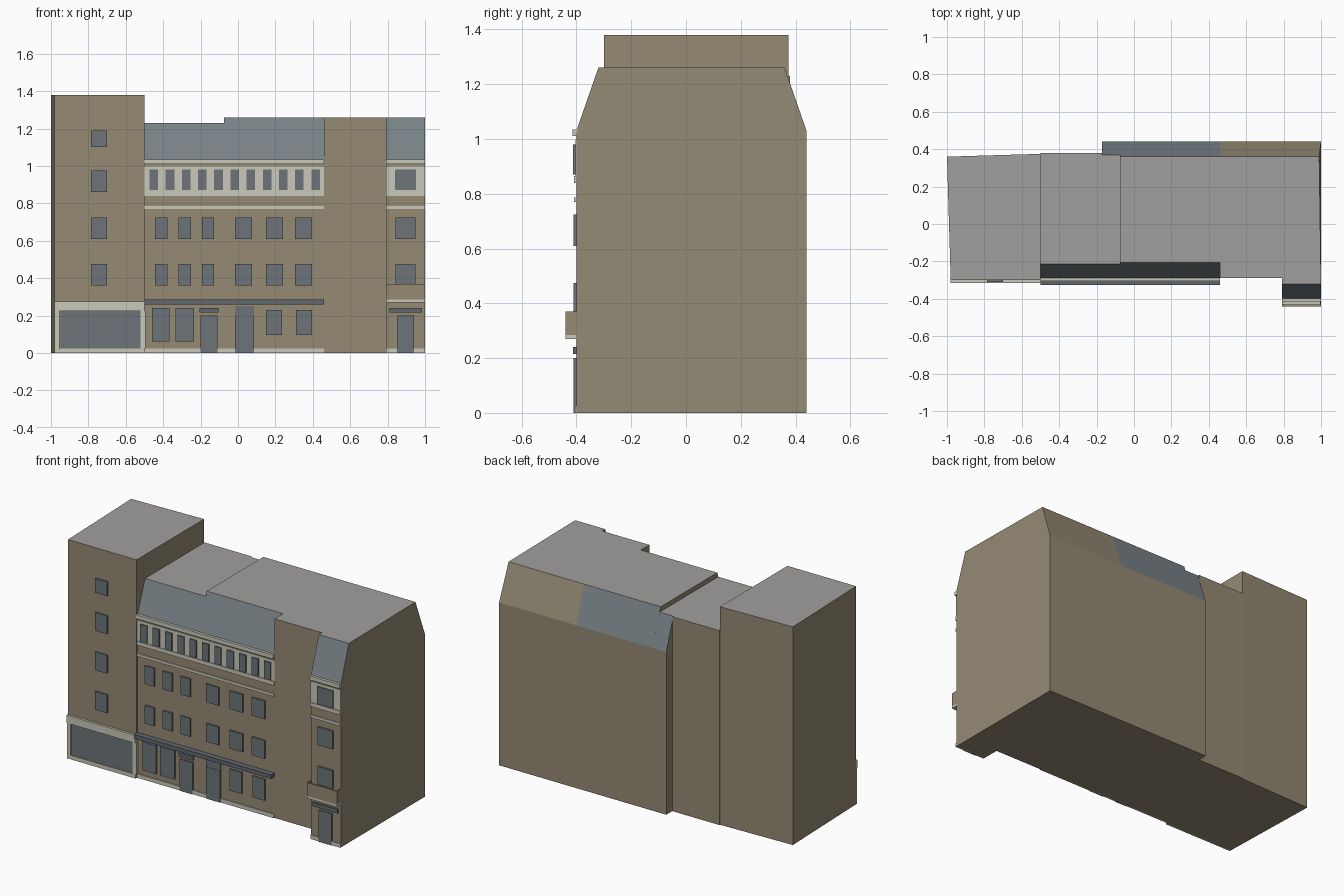
import bpy, bmesh

if "Cube" in bpy.data.objects:
    bpy.data.objects.remove(bpy.data.objects["Cube"])


def material(name, rgb):
    m = bpy.data.materials.new(name)
    m.use_nodes = True
    m.diffuse_color = (*rgb, 1)
    m.node_tree.nodes["Principled BSDF"].inputs["Base Color"].default_value = (*rgb, 1)
    return m


BRICK = material("tan brick", (0.30, 0.255, 0.175))
ROOF = material("grey roof", (0.36, 0.35, 0.345))
SLATE = material("blue slate", (0.19, 0.225, 0.24))
GLASS = material("window glass", (0.15, 0.175, 0.19))
CREAM = material("cream stone", (0.58, 0.58, 0.49))
METAL = material("dark canopy", (0.12, 0.135, 0.16))


def finish(name, bm, mats):
    bmesh.ops.recalc_face_normals(bm, faces=bm.faces)
    mesh = bpy.data.meshes.new(name)
    bm.to_mesh(mesh)
    bm.free()
    for m in mats:
        mesh.materials.append(m)
    ob = bpy.data.objects.new(name, mesh)
    bpy.context.collection.objects.link(ob)
    return ob


def prism(name, base, shift, slate=""):
    """Extrude a polygon; flat tops become roof, chosen slopes become slate."""
    bm = bmesh.new()
    face = bm.faces.new([bm.verts.new(p) for p in base])
    out = bmesh.ops.extrude_face_region(bm, geom=[face])
    moved = [v for v in out["geom"] if isinstance(v, bmesh.types.BMVert)]
    bmesh.ops.translate(bm, verts=moved, vec=shift)
    if not any(f is face for f in bm.faces):
        bm.faces.new([v for v in bm.verts if v not in moved])
    bmesh.ops.recalc_face_normals(bm, faces=bm.faces)
    for f in bm.faces:
        n = f.normal
        if n.z > 0.9:
            f.material_index = 1
        elif n.z > 0.1 and ("front" if n.y < 0 else "back") in slate:
            f.material_index = 2
    return finish(name, bm, (BRICK, ROOF, SLATE))


def section(name, x0, x1, profile, slate=""):
    return prism(name, [(x0, y, z) for y, z in profile], (x1 - x0, 0, 0), slate)


def box(name, x0, x1, z0, z1, wall, depth, mat):
    """Box on a front wall, standing proud by depth."""
    bm = bmesh.new()
    bmesh.ops.create_cube(bm, size=1)
    y0, y1 = wall - depth, wall + 0.005
    for v in bm.verts:
        v.co = (x1 if v.co.x > 0 else x0, y1 if v.co.y > 0 else y0, z1 if v.co.z > 0 else z0)
    return finish(name, bm, (mat,))


EAVE, LOW, HIGH = 1.03, 1.23, 1.26
WALL, BAY, TOWER = -0.29, -0.40, -0.30

# Main volumes
prism("tower", [(-1, 0.36, 0), (-0.98, TOWER, 0), (-0.5, TOWER, 0), (-0.5, 0.375, 0)], (0, 0, 1.38))
front_low = [(WALL, 0), (WALL, EAVE), (-0.215, LOW)]
front_high = [(WALL, 0), (WALL, EAVE), (-0.205, HIGH)]
back_high = [(0.36, HIGH), (0.44, EAVE), (0.44, 0)]
section("low_wing", -0.5, -0.17, front_low + [(0.38, LOW), (0.38, 0)], "front")
section("low_wing_end", -0.17, -0.075, front_low + [(0.37, LOW), (0.44, EAVE), (0.44, 0)], "front back")
section("high_wing", -0.075, 0.46, front_high + back_high, "front back")
section("stair_block", 0.46, 0.79, [(WALL, 0), (WALL, HIGH)] + back_high)
bay = section("end_bay", 0.79, 1.0, [(BAY, 0), (BAY, EAVE), (-0.32, HIGH)] + back_high, "front")
for v in bay.data.vertices:
    if v.co.x > 0.99 and v.co.y > 0.3 and v.co.z > 1.2:
        v.co.x = 0.99

# Repeated window rows
ROWS = ((0.61, 0.725), (0.36, 0.475))
for z0, z1 in ROWS + ((0.86, 0.975), (1.10, 1.19)):
    box("tower_window", -0.785, -0.70, z0, z1, TOWER, 0.01, GLASS)
for z0, z1 in ROWS:
    for i, x in enumerate((-0.41, -0.285, -0.16, 0.03, 0.195, 0.35)):
        w = 0.033 if i < 3 else 0.045
        box("wing_window", x - w, x + w, z0, z1, WALL, 0.01, GLASS)
    box("bay_window", 0.843, 0.95, z0, z1, BAY, 0.01, GLASS)

# Top floor gallery and stone courses
for part, x0, x1, wall in (("wing", -0.5, 0.46, WALL), ("bay", 0.79, 1.0, BAY)):
    box(part + "_cornice", x0, x1, 1.01, 1.035, wall, 0.015, CREAM)
    box(part + "_gallery_band", x0, x1, 0.84, 0.998, wall, 0.004, CREAM)
    box(part + "_gallery_sill", x0, x1, 0.84, 0.865, wall, 0.008, CREAM)
    box(part + "_string_course", x0, x1, 0.77, 0.787, wall, 0.008, CREAM)
    box(part + "_plinth", x0, x1, 0, 0.025, wall, 0.006, CREAM)
for i in range(11):
    x = -0.45 + i * 0.0865
    box("gallery_window", x - 0.023, x + 0.023, 0.87, 0.98, WALL, 0.012, GLASS)
box("bay_gallery_window", 0.84, 0.953, 0.87, 0.98, BAY, 0.012, GLASS)

# Shopfront at the tower foot
box("shop_glass", -0.95, -0.52, 0.025, 0.225, TOWER, 0.004, GLASS)
box("shop_fascia", -0.98, -0.5, 0.225, 0.275, TOWER, 0.015, CREAM)
box("shop_sill", -0.98, -0.5, 0, 0.025, TOWER, 0.01, CREAM)
for x in (-0.98, -0.52):
    box("shop_post", x, x + 0.025, 0.025, 0.225, TOWER, 0.01, CREAM)

# Ground floor openings under the canopy
box("canopy", -0.5, 0.46, 0.26, 0.285, WALL, 0.035, METAL)
for x0, x1, z0, z1 in ((-0.46, -0.365, 0.06, 0.24), (-0.335, -0.235, 0.06, 0.24),
                       (0.15, 0.235, 0.095, 0.23), (0.31, 0.395, 0.095, 0.23)):
    box("ground_window", x0, x1, z0, z1, WALL, 0.01, GLASS)
box("left_door", -0.2, -0.11, 0, 0.2, WALL, 0.01, GLASS)
box("left_door_hood", -0.205, -0.105, 0.215, 0.24, WALL, 0.012, METAL)
box("right_door", -0.015, 0.085, 0, 0.2, WALL, 0.01, GLASS)
box("right_door_transom", -0.015, 0.085, 0.2, 0.25, WALL, 0.008, GLASS)

# Bay entrance and balcony
box("bay_door", 0.85, 0.94, 0, 0.2, BAY, 0.01, GLASS)
box("bay_door_hood", 0.81, 0.985, 0.215, 0.24, BAY, 0.012, METAL)
box("balcony_floor", 0.79, 1.0, 0.27, 0.285, BAY, 0.04, CREAM)
box("balcony_front", 0.79, 1.0, 0.285, 0.37, BAY - 0.035, 0.005, BRICK)
for x in (0.79, 0.995):
    box("balcony_side", x, x + 0.005, 0.285, 0.37, BAY, 0.035, BRICK)
